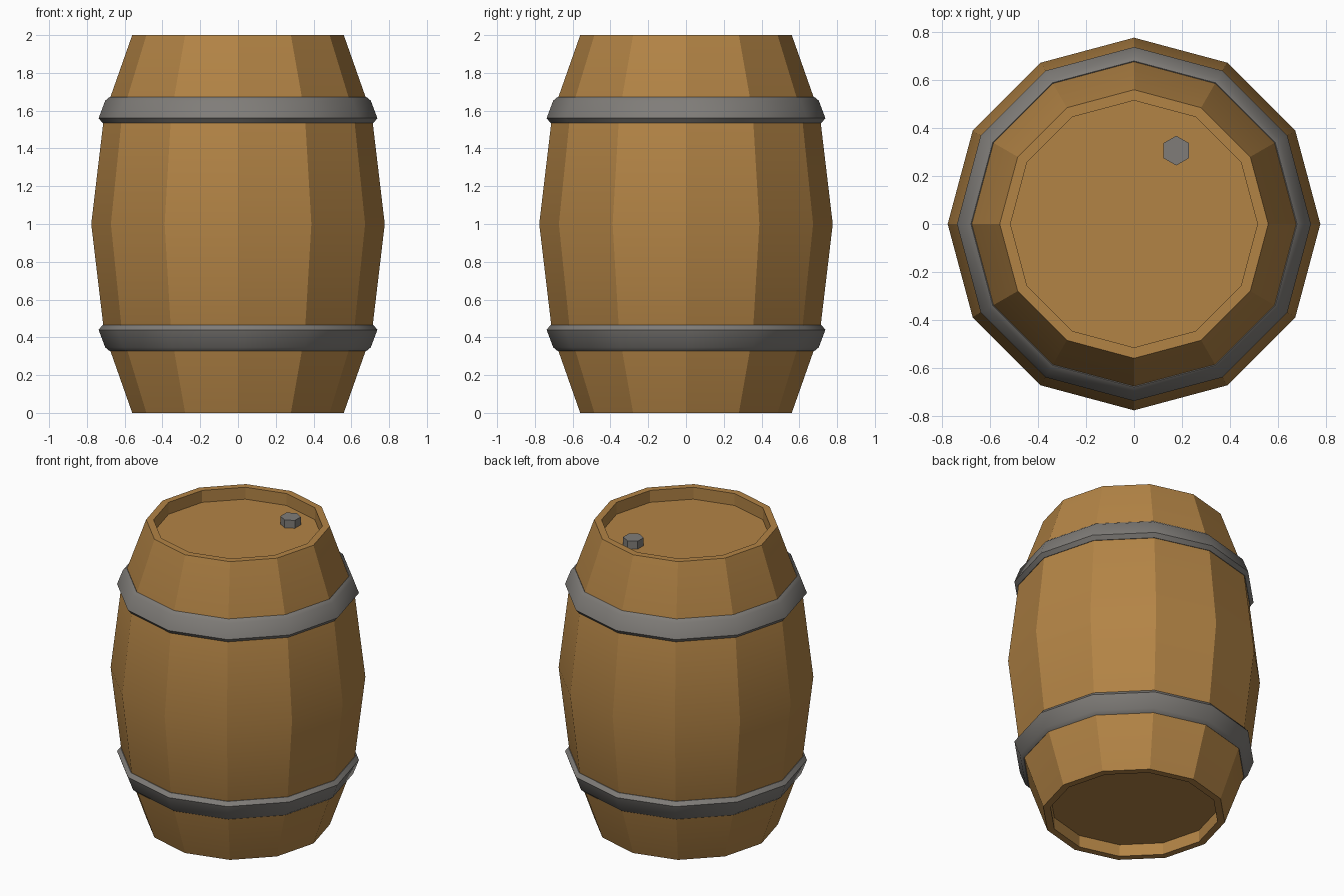
import bpy, math

if "Cube" in bpy.data.objects:
    bpy.data.objects.remove(bpy.data.objects["Cube"])

SIDES = 12


def material(name, rgb):
    m = bpy.data.materials.new(name)
    m.diffuse_color = (*rgb, 1)
    m.use_nodes = True
    m.node_tree.nodes["Principled BSDF"].inputs["Base Color"].default_value = m.diffuse_color
    return m


wood = material("warm wood", (0.45, 0.23, 0.06))
iron = material("grey iron", (0.215, 0.204, 0.19))


def lathe(name, profile, mat, sides=SIDES, closed=False, start=0.0, centre=(0, 0), smooth=None):
    """Spin an (r, z) profile, listed bottom to top on the outside, around z."""
    n = len(profile)
    verts = [(centre[0] + r * math.cos(start + math.tau * i / sides),
              centre[1] + r * math.sin(start + math.tau * i / sides), z)
             for i in range(sides) for r, z in profile]
    faces = []
    for i in range(sides):
        a, b = i * n, (i + 1) % sides * n
        for j in range(n if closed else n - 1):
            k = (j + 1) % n
            faces.append((a + j, b + j, b + k, a + k))
    if not closed:  # flat end caps
        faces.append([i * n for i in reversed(range(sides))])
        faces.append([i * n + n - 1 for i in range(sides)])
    mesh = bpy.data.meshes.new(name)
    mesh.from_pydata(verts, [], faces)
    mesh.materials.append(mat)
    ob = bpy.data.objects.new(name, mesh)
    bpy.context.collection.objects.link(ob)
    if smooth:
        bpy.ops.object.select_all(action='DESELECT')
        ob.select_set(True)
        bpy.context.view_layer.objects.active = ob
        bpy.ops.object.shade_smooth_by_angle(angle=math.radians(smooth))
    return ob


def flipped(profile):
    """Mirror a profile about the barrel's middle, z = 1."""
    return [(r, 2 - z) for r, z in reversed(profile)]


# Staved body with recessed lids at both ends
half = [(0.515, 0.08), (0.515, 0.0), (0.56, 0.0), (0.708, 0.42)]
lathe("barrel_body", half + [(0.777, 1.0)] + flipped(half), wood, smooth=20)

# Two bevelled hoops
hoop = [(0.66, 0.345), (0.68, 0.328), (0.703, 0.347), (0.738, 0.44), (0.717, 0.465), (0.69, 0.465)]
lathe("lower_hoop", hoop, iron, closed=True, smooth=35)
lathe("upper_hoop", flipped(hoop), iron, closed=True, smooth=35)

# Hexagonal bung on the top lid
lathe("bung", [(0.062, 1.91), (0.062, 1.973)], iron, sides=6,
      start=math.pi / 2, centre=(0.176, 0.306))
